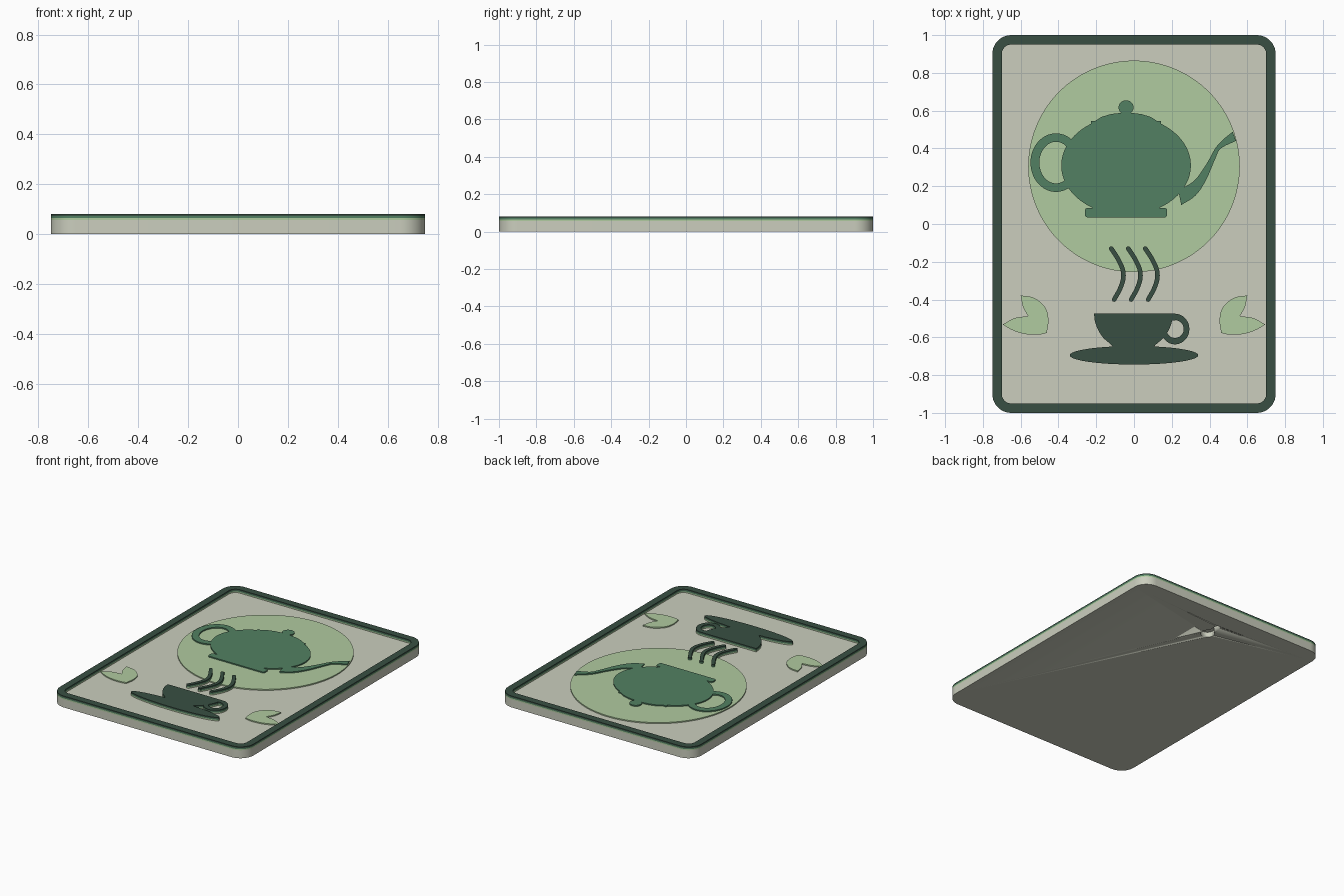
import bpy, math
from mathutils import Vector
from mathutils.geometry import delaunay_2d_cdt

if "Cube" in bpy.data.objects:
    bpy.data.objects.remove(bpy.data.objects["Cube"])


def srgb(r, g, b):
    f = lambda c: c / 12.92 if c <= 0.04045 else ((c + 0.055) / 1.055) ** 2.4
    return tuple(f(c / 255) for c in (r, g, b)) + (1.0,)


def material(name, col):
    m = bpy.data.materials.new(name)
    m.diffuse_color = srgb(*col)
    m.use_nodes = True
    m.node_tree.nodes["Principled BSDF"].inputs["Base Color"].default_value = m.diffuse_color
    return m


CREAM = material("cream", (203, 206, 190))
LIGHT = material("light green", (176, 203, 160))
MID = material("mid green", (82, 128, 98))
DARK = material("dark green", (56, 79, 66))

# layer heights
Z0, Z1, Z2, Z3 = 0.056, 0.064, 0.072, 0.08


def ellipse(cx, cy, rx, ry, n=64):
    return [(cx + rx * math.cos(2 * math.pi * i / n),
             cy + ry * math.sin(2 * math.pi * i / n)) for i in range(n)]


def rounded_rect(cx, cy, hx, hy, r, n=10):
    pts = []
    for k, (sx, sy) in enumerate([(1, 1), (-1, 1), (-1, -1), (1, -1)]):
        for i in range(n + 1):
            a = math.pi / 2 * (k + i / n)
            pts.append((cx + sx * (hx - r) + r * math.cos(a),
                        cy + sy * (hy - r) + r * math.sin(a)))
    return pts


def spline(pts, n=6):
    """Smooth curve through the points."""
    p = [Vector(q) for q in pts]
    p = [2 * p[0] - p[1]] + p + [2 * p[-1] - p[-2]]
    out = []
    for a, b, c, d in zip(p, p[1:], p[2:], p[3:]):
        for i in range(n):
            t = i / n
            out.append(0.5 * (2 * b + (c - a) * t + (2 * a - 5 * b + 4 * c - d) * t * t
                              + (3 * b - a - 3 * c + d) * t ** 3))
    return [tuple(v) for v in out + [p[-2]]]


def band(a, b, closed=True):
    """Quads between two matching outlines."""
    n = len(a)
    return [[a[i], a[(i + 1) % n], b[(i + 1) % n], b[i]]
            for i in range(n if closed else n - 1)]


def stroke(pts, w):
    """Line of constant width with round ends."""
    p = [Vector(q) for q in pts]
    left, right = [], []
    for i, q in enumerate(p):
        t = (p[min(i + 1, len(p) - 1)] - p[max(i - 1, 0)]).normalized() * w / 2
        left.append((q.x - t.y, q.y + t.x))
        right.append((q.x + t.y, q.y - t.x))
    ends = [ellipse(q.x, q.y, w / 2, w / 2, 16) for q in (p[0], p[-1])]
    return band(left, right, False) + ends


def plate(name, polys, heights, mats):
    """Merge flat outlines and raise them; each height step has its own colour."""
    verts, faces = [], []
    for poly in polys:
        area = sum(a[0] * b[1] - b[0] * a[1] for a, b in zip(poly, poly[1:] + poly[:1]))
        poly = poly if area > 0 else poly[::-1]
        faces.append(list(range(len(verts), len(verts) + len(poly))))
        verts += [Vector(q) for q in poly]
    v2, _, tris, _, _, src = delaunay_2d_cdt(verts, [], faces, 0, 1e-5)
    tris = [list(t) for t, s in zip(tris, src) if s]
    edges = {(t[i], t[(i + 1) % len(t)]) for t in tris for i in range(len(t))}
    rim = [e for e in edges if (e[1], e[0]) not in edges]
    n, top = len(v2), (len(heights) - 1) * len(v2)
    co = [(v.x, v.y, z) for z in heights for v in v2]
    out = [t[::-1] for t in tris] + [[i + top for i in t] for t in tris]
    idx = [0] * len(tris) + [len(mats) - 1] * len(tris)
    for k in range(len(mats)):
        for a, b in rim:
            out.append([a + k * n, b + k * n, b + k * n + n, a + k * n + n])
            idx.append(k)
    me = bpy.data.meshes.new(name)
    me.from_pydata(co, [], out)
    for m in mats:
        me.materials.append(m)
    me.polygons.foreach_set("material_index", idx)
    me.validate()
    ob = bpy.data.objects.new(name, me)
    bpy.context.collection.objects.link(ob)
    bpy.ops.object.select_all(action='DESELECT')
    ob.select_set(True)
    bpy.context.view_layer.objects.active = ob
    bpy.ops.object.shade_smooth_by_angle(angle=math.radians(30))
    return ob


STACK = ([Z0, Z1, Z2, Z3], [LIGHT, MID, DARK])

# backing board with a keyhole hanger slot underneath
board = plate("board", [rounded_rect(0, 0, 0.75, 1, 0.1)], [0, Z0], [CREAM])
cutter = plate("keyhole_cutter",
               [ellipse(0, 0.74, 0.045, 0.045, 32), rounded_rect(0, 0.79, 0.02, 0.07, 0.0199)],
               [-0.02, 0.036], [CREAM])
cutter.hide_render = True
cutter.hide_set(True)
mod = board.modifiers.new("keyhole", 'BOOLEAN')
mod.operation, mod.object, mod.solver = 'DIFFERENCE', cutter, 'EXACT'

# raised border
plate("frame", band(rounded_rect(0, 0, 0.75, 1, 0.1), rounded_rect(0, 0, 0.7, 0.95, 0.05)), *STACK)

# round backdrop
plate("disc", [ellipse(0, 0.305, 0.56, 0.56, 128)], [Z0, Z1], [LIGHT])

# teapot: body, foot, lid, knob, handle, spout
CX = -0.042
half_lid = [(0.185, 0.5), (0.185, 0.545), (0.165, 0.545), (0.13, 0.567), (0.08, 0.582), (0.03, 0.588)]
lid = [(CX + x, y) for x, y in half_lid] + [(CX - x, y) for x, y in half_lid[::-1]]
spout = (spline([(0.267, 0.195), (0.325, 0.235), (0.385, 0.32), (0.43, 0.4), (0.47, 0.445), (0.522, 0.488)])
         + spline([(0.54, 0.44), (0.46, 0.4), (0.43, 0.345), (0.38, 0.23), (0.325, 0.15), (0.25, 0.1)])
         + [(0.237, 0.165), (0.15, 0.25)])
plate("teapot",
      [ellipse(CX, 0.31, 0.343, 0.262, 96),
       rounded_rect(CX, 0.06, 0.218, 0.025, 0.015),
       [(-0.2, 0.08), (0.12, 0.08), (0.1, 0.13), (-0.18, 0.13)],
       lid, ellipse(CX, 0.617, 0.04, 0.038, 32),
       [(CX - 0.025, 0.57), (CX + 0.025, 0.57), (CX + 0.025, 0.6), (CX - 0.025, 0.6)],
       spout]
      + band(ellipse(-0.413, 0.325, 0.135, 0.155), ellipse(-0.413, 0.325, 0.088, 0.11)),
      [Z1, Z2], [MID])

# steam wisps
wisp = [(-0.12, -0.13), (-0.085, -0.185), (-0.06, -0.24), (-0.057, -0.29), (-0.075, -0.345), (-0.105, -0.4)]
for i in range(3):
    plate(f"steam_{i + 1}", stroke(spline([(x + 0.09 * i, y) for x, y in wisp]), 0.024), *STACK)

# cup with handle, on a saucer
side = spline([(0.208, -0.475), (0.205, -0.51), (0.19, -0.555), (0.16, -0.602), (0.115, -0.642), (0.1, -0.67)])
cup = [(x - 0.003, y) for x, y in side] + [(-x - 0.003, y) for x, y in side[::-1]]
plate("cup_and_saucer",
      [cup, ellipse(0, -0.695, 0.34, 0.049, 96),
       [(0.19, -0.475), (0.22, -0.475), (0.22, -0.51), (0.19, -0.51)]]
      + band(ellipse(0.217, -0.556, 0.076, 0.081), ellipse(0.217, -0.556, 0.046, 0.047)),
      *STACK)

# leaf pairs in the lower corners
upper = spline([(-0.6, -0.378), (-0.527, -0.392), (-0.468, -0.445), (-0.453, -0.51), (-0.462, -0.577)])
lower = spline([(-0.462, -0.577), (-0.51, -0.586), (-0.58, -0.582), (-0.643, -0.562), (-0.695, -0.532)])
notch = spline([(-0.695, -0.532), (-0.63, -0.498), (-0.56, -0.488)])
stem = spline([(-0.56, -0.488), (-0.587, -0.44), (-0.6, -0.378)])
leaf = upper[:-1] + lower[:-1] + notch[:-1] + stem[:-1]
for name, s in (("leaf_left", 1), ("leaf_right", -1)):
    plate(name, [[(x * s, y) for x, y in leaf]], [Z0, Z1], [LIGHT])
